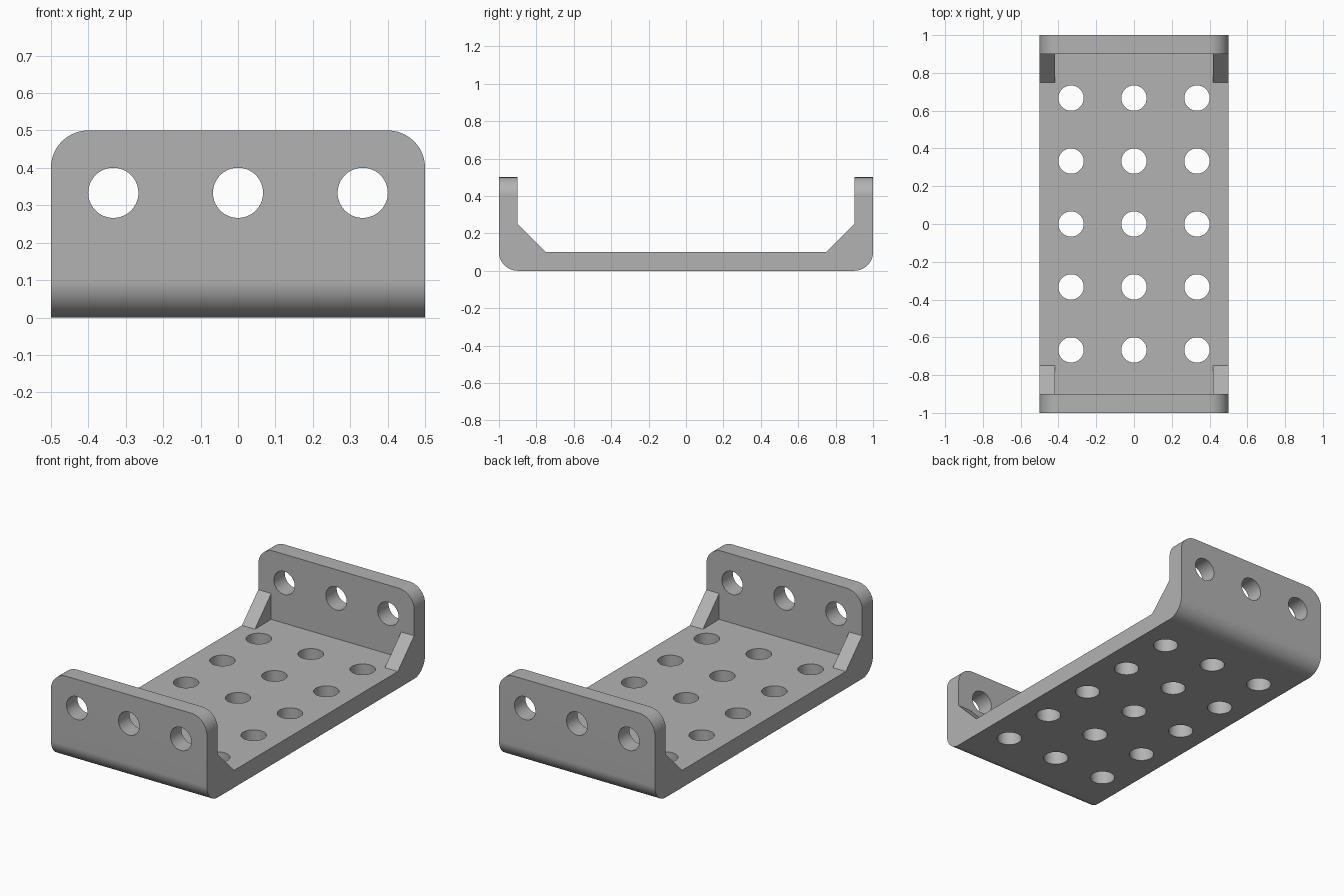
import bpy, bmesh, math
from mathutils import Matrix

cube = bpy.data.objects.get("Cube")
if cube:
    bpy.data.objects.remove(cube, do_unlink=True)

WALL, HOLE_R, PITCH, ROUND = 0.1, 0.067, 1 / 3, 0.1
GUSSET_IN = 0.417          # inner x of the corner gussets
GUSSET = 0.15              # leg length of the gussets


def finish(bm, name):
    bmesh.ops.recalc_face_normals(bm, faces=bm.faces)
    mesh = bpy.data.meshes.new(name)
    bm.to_mesh(mesh)
    bm.free()
    obj = bpy.data.objects.new(name, mesh)
    bpy.context.collection.objects.link(obj)
    return obj


def prism(name, points, direction):
    """Extrude a closed outline of 3D points along a vector."""
    bm = bmesh.new()
    face = bm.faces.new([bm.verts.new(p) for p in points])
    new = bmesh.ops.extrude_face_region(bm, geom=[face])["geom"]
    verts = [v for v in new if isinstance(v, bmesh.types.BMVert)]
    bmesh.ops.translate(bm, verts=verts, vec=direction)
    return finish(bm, name)


def arc(cx, cz, start, steps=24):
    """Quarter turn, counter-clockwise from the start angle."""
    angles = [math.radians(start + 90 * i / steps) for i in range(steps + 1)]
    return [(cx + ROUND * math.cos(a), cz + ROUND * math.sin(a)) for a in angles]


def boolean(obj, cutter, operation):
    cutter.hide_render = True
    mod = obj.modifiers.new(operation, "BOOLEAN")
    mod.operation, mod.object, mod.solver = operation, cutter, "EXACT"
    bpy.context.view_layer.objects.active = obj
    bpy.ops.object.modifier_apply(modifier=mod.name)
    bpy.data.objects.remove(cutter, do_unlink=True)


# Channel: side profile with rounded outer bends and chamfered inner corners
inner = 1 - WALL
half = arc(1 - ROUND, ROUND, 270)
half += [(1, 0.6), (inner, 0.6), (inner, WALL + GUSSET), (inner - GUSSET, WALL)]
profile = half + [(-y, z) for y, z in reversed(half)]
bracket = prism("u_bracket", [(-0.6, y, z) for y, z in profile], (1.2, 0, 0))

# Clear the middle of the chamfers, leaving a gusset at each corner
pocket = [(-GUSSET_IN, y, z) for y, z in
          ((-inner, WALL), (inner, WALL), (inner, 0.8), (-inner, 0.8))]
boolean(bracket, prism("pocket_cutter", pocket, (2 * GUSSET_IN, 0, 0)), "DIFFERENCE")

# Trim to width and round the upper corners of the end flanges
side = [(0.5, -0.2)] + arc(0.5 - ROUND, 0.5 - ROUND, 0)
outline = side + [(-x, z) for x, z in reversed(side)]
boolean(bracket, prism("outline_cutter", [(x, -1.2, z) for x, z in outline],
                       (0, 2.4, 0)), "INTERSECT")

# Holes: a grid through the floor and a row through both flanges
bm = bmesh.new()


def drill(matrix, depth):
    bmesh.ops.create_cone(bm, cap_ends=True, segments=64, radius1=HOLE_R,
                          radius2=HOLE_R, depth=depth, matrix=matrix)


for i in (-1, 0, 1):
    for j in range(-2, 3):
        drill(Matrix.Translation((i * PITCH, j * PITCH, 0.05)), 0.25)
    drill(Matrix.Translation((i * PITCH, 0, PITCH)) @ Matrix.Rotation(math.pi / 2, 4, "X"), 2.4)
boolean(bracket, finish(bm, "hole_cutter"), "DIFFERENCE")

# Plain grey metal
grey = bpy.data.materials.new("grey_metal")
grey.use_nodes = True
color = (0.45, 0.45, 0.45, 1)
grey.diffuse_color = color
grey.node_tree.nodes["Principled BSDF"].inputs["Base Color"].default_value = color
bracket.data.materials.clear()
bracket.data.materials.append(grey)
for face in bracket.data.polygons:
    face.material_index = 0

# Smooth bends and holes, crisp edges elsewhere
bpy.ops.object.select_all(action="DESELECT")
bracket.select_set(True)
bpy.context.view_layer.objects.active = bracket
bpy.ops.object.shade_smooth_by_angle(angle=math.radians(30))
